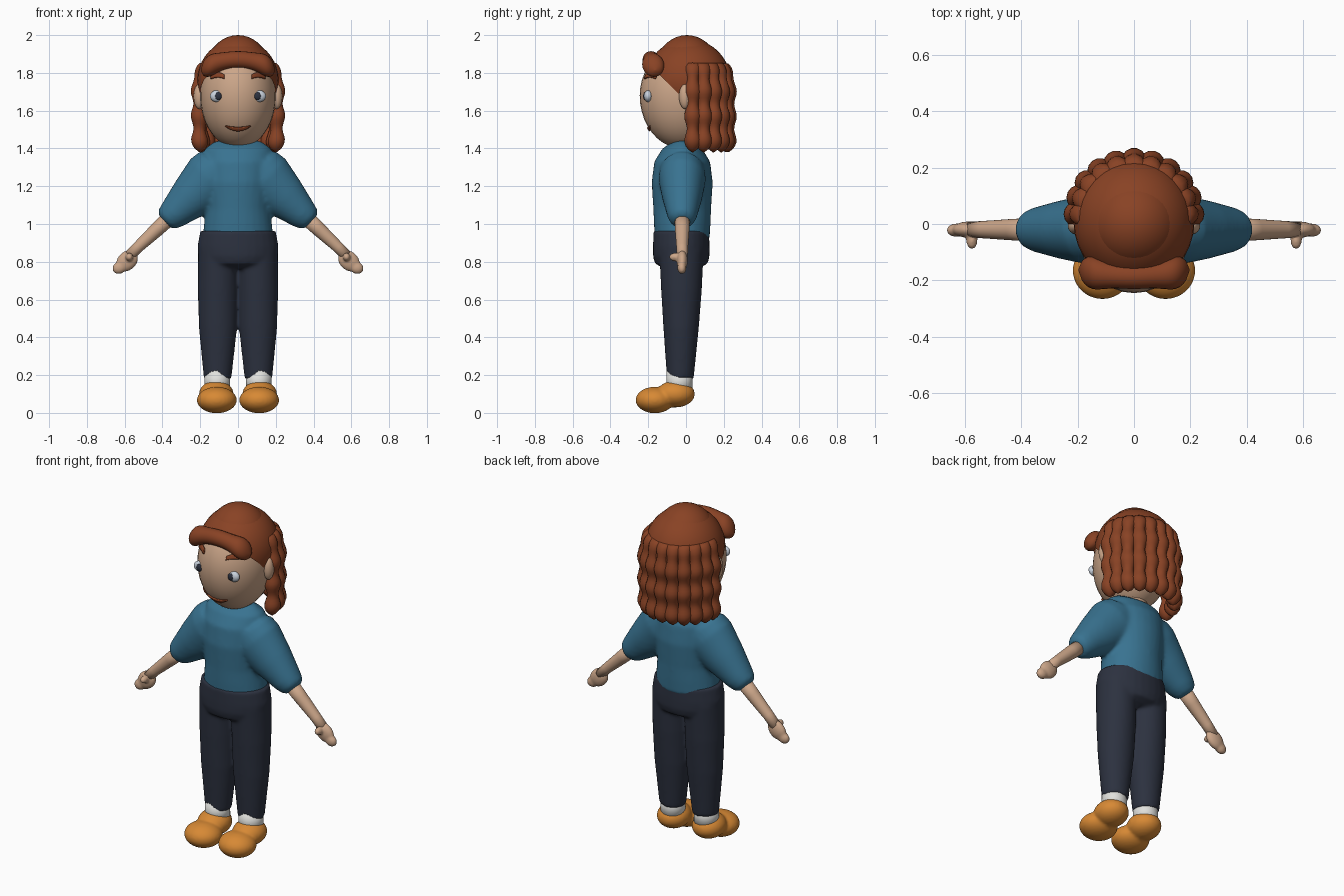
import bpy, bmesh, math
from mathutils import Vector, Matrix

cube = bpy.data.objects.get("Cube")
if cube:
    bpy.data.objects.remove(cube)


def material(name, r, g, b):
    m = bpy.data.materials.new(name)
    m.use_nodes = True
    m.diffuse_color = (r, g, b, 1)
    m.node_tree.nodes["Principled BSDF"].inputs["Base Color"].default_value = (r, g, b, 1)
    return m


SKIN = material("skin", .60, .38, .25)
HAIR = material("auburn", .25, .055, .018)
BLUE = material("sweater_blue", .04, .17, .28)
NAVY = material("trouser_navy", .025, .031, .05)
TAN = material("shoe_orange", .68, .25, .035)
WHITE = material("sock_white", .75, .75, .72)
EYE = material("eye_white", .58, .64, .72)


def blob(bm, centre, radii, tilt=0):
    """Ellipsoid, tilted about y."""
    m = Matrix.Translation(centre) @ Matrix.Rotation(tilt, 4, 'Y') @ Matrix.Diagonal((*radii, 1))
    return bmesh.ops.create_uvsphere(bm, u_segments=32, v_segments=20, radius=1, matrix=m)["verts"]


def tube(bm, rings, n=28):
    """Loft of ellipses (x, y, z, width, depth) along the line from first to last."""
    d = (Vector(rings[-1][:3]) - Vector(rings[0][:3])).normalized()
    depth = Vector((0, 1, 0))
    side = depth.cross(d).normalized()
    loops = []
    for x, y, z, a, b in rings:
        loop = []
        for i in range(n):
            t = math.tau * i / n
            p = Vector((x, y, z)) + side * a * math.cos(t) + depth * b * math.sin(t)
            loop.append(bm.verts.new(p))
        loops.append(loop)
    for lo, hi in zip(loops, loops[1:]):
        for i in range(n):
            j = (i + 1) % n
            bm.faces.new((lo[i], lo[j], hi[j], hi[i]))
    bm.faces.new(loops[0][::-1])
    bm.faces.new(loops[-1])


def finish(bm, name, mat, voxel=0):
    bmesh.ops.recalc_face_normals(bm, faces=bm.faces)
    me = bpy.data.meshes.new(name)
    bm.to_mesh(me)
    bm.free()
    me.materials.append(mat)
    for p in me.polygons:
        p.use_smooth = True
    ob = bpy.data.objects.new(name, me)
    bpy.context.collection.objects.link(ob)
    if voxel:
        # melt overlapping volumes into one soft surface
        r = ob.modifiers.new("merge", 'REMESH')
        r.mode, r.voxel_size, r.use_smooth_shade = 'VOXEL', voxel, True
        s = ob.modifiers.new("soften", 'SMOOTH')
        s.factor, s.iterations = .5, 8
    return ob


# head: egg with a longer lower half
HEAD_Z, RX, RY, CY = 1.68, .2, .225, -.02


def face_y(x, z):
    h = .28 if z < HEAD_Z else .26
    return CY - RY * math.sqrt(max(0, 1 - (x / RX) ** 2 - ((z - HEAD_Z) / h) ** 2))


bm = bmesh.new()
for v in blob(bm, (0, CY, HEAD_Z), (RX, RY, .28)):
    if v.co.z > HEAD_Z:
        v.co.z = HEAD_Z + (v.co.z - HEAD_Z) * .26 / .28
finish(bm, "head", SKIN)

bm = bmesh.new()
tube(bm, [(0, -.01, 1.36, .08, .08), (0, -.01, 1.5, .08, .08)])
finish(bm, "neck", SKIN)


def face_strip(name, x0, x1, low, high):
    """Thin plate following the face between two height functions of t in -1..1."""
    bm = bmesh.new()
    n, rows = 14, 3
    grid = []
    for i in range(n + 1):
        t = -1 + 2 * i / n
        x = x0 + (x1 - x0) * i / n
        zs = [low(t) + (high(t) - low(t)) * k / rows for k in range(rows + 1)]
        grid.append([bm.verts.new((x, face_y(x, z) - .004, z)) for z in zs])
    for a, b in zip(grid, grid[1:]):
        for k in range(rows):
            bm.faces.new((a[k], b[k], b[k + 1], a[k + 1]))
    ob = finish(bm, name, HAIR)
    s = ob.modifiers.new("thickness", 'SOLIDIFY')
    s.thickness, s.offset = .009, 0


face_strip("mouth", -.066, .066,
           lambda t: 1.493 + .025 * t * t, lambda t: 1.512 + .008 * t * t)

# hair: cap trimmed along the hairline, crown, fringe and wavy locks
bm = bmesh.new()
blob(bm, (0, .01, 1.76), (.215, .225, .22))
bmesh.ops.bisect_plane(bm, geom=bm.verts[:] + bm.edges[:] + bm.faces[:],
                       plane_co=(0, -.12, 1.77), plane_no=(0, 1, 1), clear_inner=True)
finish(bm, "hair_cap", HAIR)

bm = bmesh.new()
blob(bm, (0, .005, 1.8), (.175, .175, .2))
finish(bm, "hair_crown", HAIR)

bm = bmesh.new()
rings = []
for i in range(33):
    t = -1 + i / 16
    end = math.sqrt(max(.002, 1 - abs(t) ** 8))
    r = (.045 + .016 * math.sin(math.pi * min(1, t * t * .8)) ** 2) * end
    rings.append((.197 * t, -.185 + .022 * t * t, 1.87 - .055 * t * t, r, r))
tube(bm, rings, 20)
finish(bm, "hair_fringe", HAIR)

LOCKS = 11
bm = bmesh.new()
for i in range(LOCKS):
    a = math.pi * i / (LOCKS - 1)
    rings = []
    for k in range(29):
        f = k / 28
        z = 1.85 - .47 * f
        reach = 1 - .22 * max(0, 1 - f * 4) ** 2 - .05 * max(0, f - .7)
        r = .038 + .007 * math.cos(math.tau * (z - 1.44) / .13)
        r *= math.sqrt(max(.02, 1 - max(0, (f - .9) / .1) ** 2))
        rings.append((.205 * reach * math.cos(a), .035 + .19 * reach * math.sin(a), z, r, r))
    tube(bm, rings, 14)
finish(bm, "hair_locks", HAIR)

# sweater: body and both sleeves merged
bm = bmesh.new()
tube(bm, [(0, -.02, z, w, d) for z, w, d in (
    (.92, .188, .145), (1.0, .18, .15), (1.08, .172, .153), (1.22, .185, .162),
    (1.33, .19, .148), (1.4, .175, .105), (1.44, .12, .045))])
for s in (1, -1):
    tube(bm, [(s * x, -.02, z, w, d) for x, z, w, d in (
        (.10, 1.28, .145, .12), (.15, 1.235, .15, .125), (.25, 1.14, .118, .105),
        (.345, 1.05, .082, .08), (.375, 1.025, .068, .066), (.388, 1.012, .045, .045))])
finish(bm, "sweater", BLUE, .011)

# trousers: hips and both legs merged
bm = bmesh.new()
tube(bm, [(0, -.025, z, w, d) for z, w, d in (
    (.765, .13, .09), (.79, .19, .14), (.83, .21, .15), (.88, .215, .15), (.965, .2, .147))])
for s in (1, -1):
    tube(bm, [(s * x, y, z, w, d) for x, y, z, w, d in (
        (.108, -.03, .18, .073, .071), (.106, -.026, .45, .101, .094),
        (.106, -.024, .65, .107, .108), (.105, -.024, .86, .106, .118))])
finish(bm, "trousers", NAVY, .01)

# parts in left and right pairs
for s, side in ((1, "left_"), (-1, "right_")):
    def part(name, mat, *blobs, voxel=0):
        b = bmesh.new()
        for centre, radii, tilt in blobs:
            blob(b, (s * centre[0], *centre[1:]), radii, s * tilt)
        finish(b, side + name, mat, voxel)

    part("ear", SKIN, ((.205, -.005, 1.675), (.03, .032, .066), 0))
    part("eye", EYE, ((.112, -.2, 1.677), (.036, .022, .031), 0))
    part("pupil", NAVY, ((.104, -.216, 1.677), (.019, .011, .021), 0))
    face_strip(side + "eyebrow", s * .072, s * .142,
               lambda t: 1.776 - .008 * t * t, lambda t: 1.802 - .012 * t * t)

    # forearm
    bm = bmesh.new()
    tube(bm, [(s * .35, -.02, 1.045, .042, .042), (s * .43, -.02, .97, .038, .038),
              (s * .53, -.02, .877, .03, .031), (s * .58, -.02, .825, .03, .028)])
    finish(bm, side + "forearm", SKIN)

    # hand: palm, fingers and thumb
    part("hand", SKIN, ((.587, -.02, .805), (.064, .029, .05), .75),
         ((.628, -.022, .768), (.038, .024, .032), .4),
         ((.575, -.058, .825), (.02, .032, .022), 0), voxel=.006)

    # sock and shoe
    bm = bmesh.new()
    tube(bm, [(s * .11, -.035, .1, .068, .07), (s * .11, -.035, .23, .068, .068)])
    finish(bm, side + "sock", WHITE)
    part("shoe", TAN, ((.112, -.165, .068), (.106, .102, .07), 0),
         ((.115, -.055, .1), (.092, .102, .071), 0), voxel=.008)
